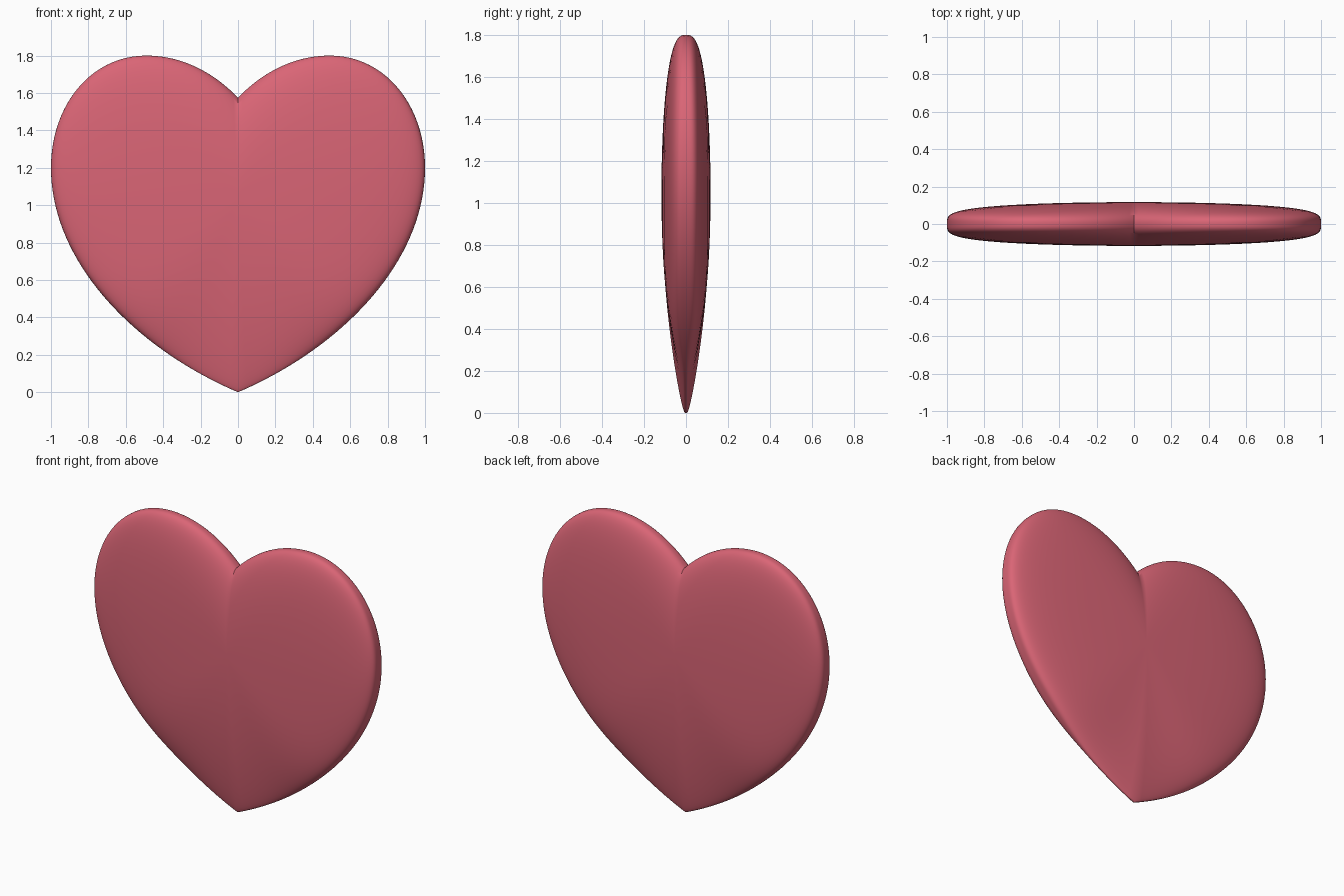
import bpy
import bmesh
import math
from mathutils import Vector
from mathutils.geometry import interpolate_bezier

cube = bpy.data.objects.get("Cube")
if cube:
    bpy.data.objects.remove(cube, do_unlink=True)

HALF_DEPTH = 0.117
CENTRE = Vector((0, 1.05))
RINGS = 24

# Half outline from the cleft round the lobe to the tip: start, handle, handle, end
ARCS = [
    ((0, 1.575), (0.13, 1.71), (0.30, 1.80), (0.49, 1.80), 16),
    ((0.49, 1.80), (0.79, 1.80), (1.0, 1.53), (1.0, 1.2), 24),
    ((1.0, 1.2), (1.0, 0.70), (0.56, 0.24), (0, 0), 36),
]


def half_outline():
    points = []
    for a, b, c, d, count in ARCS:
        arc = interpolate_bezier(Vector(a), Vector(b), Vector(c), Vector(d), count)
        points += [Vector(p[:2]) for p in arc[:-1]]
    return points + [Vector((0, 0))]


def swell(point, t):
    """Half depth at ring height t; the tip and cleft taper more than the sides."""
    up = (point - CENTRE).normalized().y
    power = 0.25 + (0.2 * up ** 2 if up > 0 else 0.75 * up ** 8)
    return HALF_DEPTH * (0.8 * t ** (4 * power) + 0.2 * t)


right_half = half_outline()
outline = right_half + [Vector((-p.x, p.y)) for p in reversed(right_half[1:-1])]

# Rings shrink from the shared rim to the middle of each cushioned face
bm = bmesh.new()
rim = [bm.verts.new((p.x, 0, p.y)) for p in outline]
for side in (-1, 1):
    previous = rim
    for i in range(1, RINGS):
        t = math.sin(math.pi / 2 * i / RINGS)
        scale = math.sqrt(1 - t ** 4)
        ring = []
        for p in outline:
            q = CENTRE + (p - CENTRE) * scale
            ring.append(bm.verts.new((q.x, side * swell(p, t), q.y)))
        for j in range(len(ring)):
            k = (j + 1) % len(ring)
            bm.faces.new((previous[j], previous[k], ring[k], ring[j]))
        previous = ring
    middle = bm.verts.new((CENTRE.x, side * HALF_DEPTH, CENTRE.y))
    for j in range(len(previous)):
        bm.faces.new((previous[j], previous[(j + 1) % len(previous)], middle))
bmesh.ops.recalc_face_normals(bm, faces=bm.faces)

mesh = bpy.data.meshes.new("heart")
bm.to_mesh(mesh)
bm.free()
heart = bpy.data.objects.new("heart", mesh)
bpy.context.collection.objects.link(heart)

# Rose red material
rose = bpy.data.materials.new("rose_red")
rose.use_nodes = True
colour = (0.70, 0.13, 0.18, 1)
rose.diffuse_color = colour
rose.node_tree.nodes["Principled BSDF"].inputs["Base Color"].default_value = colour
mesh.materials.append(rose)

# Smooth cushion with a crisp cleft
bpy.ops.object.select_all(action='DESELECT')
heart.select_set(True)
bpy.context.view_layer.objects.active = heart
bpy.ops.object.shade_smooth_by_angle(angle=math.radians(50))
